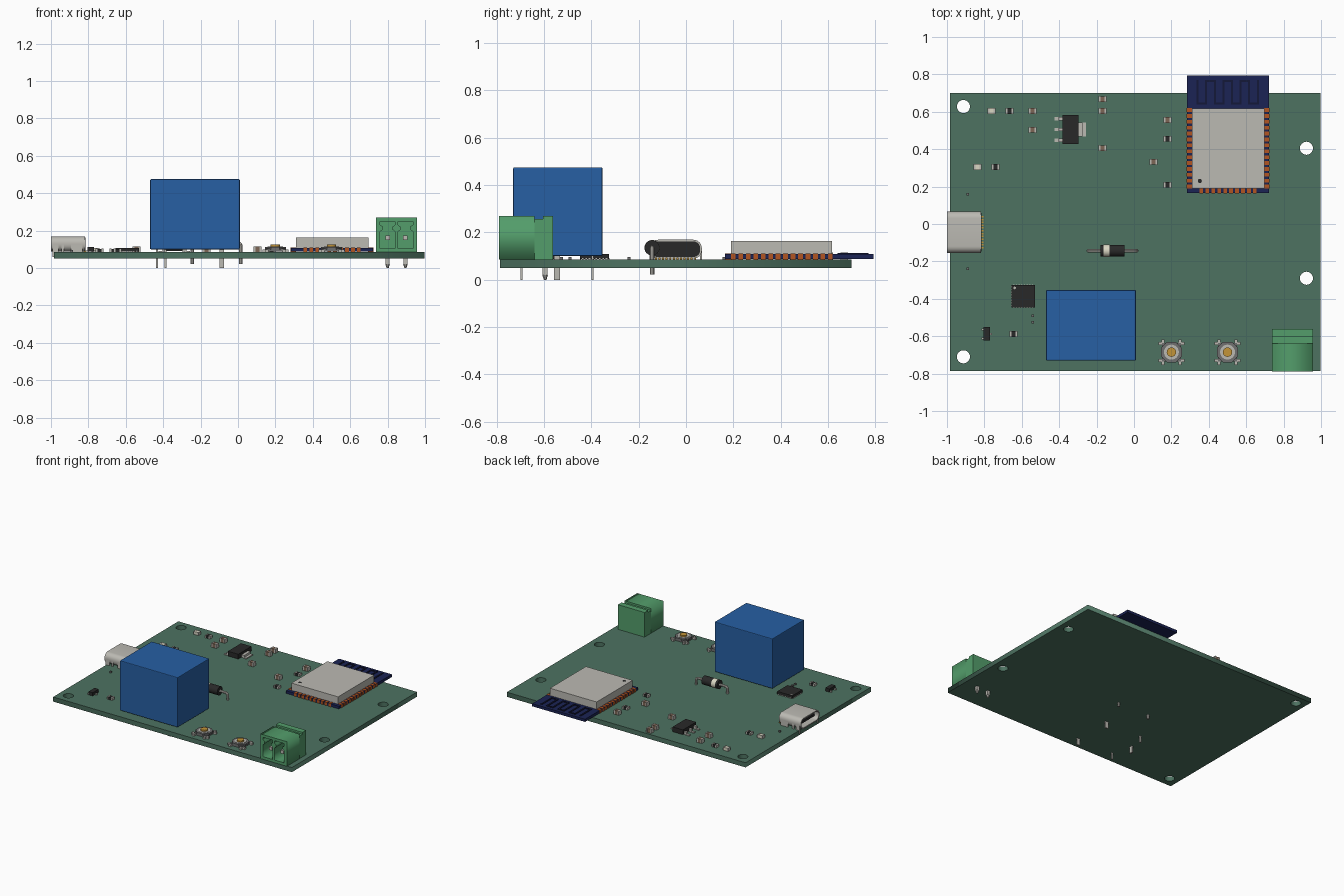
import bpy, bmesh, math
from mathutils import Matrix, Vector

if "Cube" in bpy.data.objects:
    bpy.data.objects.remove(bpy.data.objects["Cube"])

def mat(name, r, g, b):
    m = bpy.data.materials.new(name)
    m.diffuse_color = (r, g, b, 1)
    m.use_nodes = True
    m.node_tree.nodes["Principled BSDF"].inputs["Base Color"].default_value = m.diffuse_color
    return m

GREEN = mat("board_green", .075, .17, .12)
BLUE = mat("relay_blue", .02, .115, .37)
NAVY = mat("module_navy", .011, .017, .09)
TRACE = mat("trace_dark", .007, .009, .04)
LIME = mat("terminal_green", .087, .34, .147)
METAL = mat("metal", .5, .49, .45)
COPPER = mat("copper", .45, .09, .015)
GOLD = mat("gold", .55, .3, .04)
BLACK = mat("black_plastic", .022, .022, .022)
GREY = mat("dark_grey", .16, .16, .16)
BROWN = mat("ceramic_brown", .2, .13, .09)
CREAM = mat("cream", .7, .68, .55)
TOP = .085  # upper face of the board

def finish(bm, name, m, smooth=False):
    bmesh.ops.recalc_face_normals(bm, faces=bm.faces)
    me = bpy.data.meshes.new(name)
    bm.to_mesh(me)
    bm.free()
    o = bpy.data.objects.new(name, me)
    bpy.context.collection.objects.link(o)
    me.materials.append(m)
    if smooth:
        bpy.ops.object.select_all(action='DESELECT')
        o.select_set(True)
        bpy.context.view_layer.objects.active = o
        bpy.ops.object.shade_smooth_by_angle()
    return o

def boxes(name, m, *bs):
    """One mesh from boxes given as (x0, x1, y0, y1, z0, z1)."""
    bm = bmesh.new()
    for x0, x1, y0, y1, z0, z1 in bs:
        M = Matrix.Translation(((x0+x1)/2, (y0+y1)/2, (z0+z1)/2)) @ Matrix.Diagonal((x1-x0, y1-y0, z1-z0, 1))
        bmesh.ops.create_cube(bm, size=1, matrix=M)
    return finish(bm, name, m)

def cbox(x, y, w, d, z0, z1):
    return (x-w/2, x+w/2, y-d/2, y+d/2, z0, z1)

def cyl(name, m, p0, p1, r, n=24, r2=None):
    p0, p1 = Vector(p0), Vector(p1)
    d = p1 - p0
    M = Matrix.Translation((p0+p1)/2) @ d.to_track_quat('Z', 'Y').to_matrix().to_4x4()
    if n == 8:
        M = M @ Matrix.Rotation(math.pi/8, 4, 'Z')
    bm = bmesh.new()
    bmesh.ops.create_cone(bm, cap_ends=True, segments=n, radius1=r, radius2=r if r2 is None else r2, depth=d.length, matrix=M)
    return finish(bm, name, m, n > 8)

def curve_mesh(cu):
    o = bpy.data.objects.new("profile", cu)
    bpy.context.collection.objects.link(o)
    me = bpy.data.meshes.new_from_object(o.evaluated_get(bpy.context.evaluated_depsgraph_get()))
    bm = bmesh.new()
    bm.from_mesh(me)
    bpy.data.objects.remove(o)
    bmesh.ops.remove_doubles(bm, verts=bm.verts, dist=1e-5)
    return bm

def extrude(name, m, loops, d0, d1, axis='z', smooth=False):
    """Extrude an outline with holes along an axis."""
    cu = bpy.data.curves.new(name, 'CURVE')
    cu.dimensions, cu.fill_mode, cu.extrude = '2D', 'BOTH', (d1-d0)/2
    for pts in loops:
        s = cu.splines.new('POLY')
        s.points.add(len(pts)-1)
        for p, (a, b) in zip(s.points, pts):
            p.co = (a, b, 0, 1)
        s.use_cyclic_u = True
    bm = curve_mesh(cu)
    for v in bm.verts:
        a, b, d = v.co.x, v.co.y, v.co.z + (d0+d1)/2
        v.co = {'z': (a, b, d), 'y': (a, d, b), 'x': (d, a, b)}[axis]
    return finish(bm, name, m, smooth)

def wire(name, m, pts, r):
    cu = bpy.data.curves.new(name, 'CURVE')
    cu.dimensions, cu.bevel_depth, cu.bevel_resolution, cu.use_fill_caps = '3D', r, 2, True
    s = cu.splines.new('POLY')
    s.points.add(len(pts)-1)
    for p, c in zip(s.points, pts):
        p.co = (*c, 1)
    return finish(curve_mesh(cu), name, m, True)

def rect(x0, x1, y0, y1):
    return [(x0, y0), (x1, y0), (x1, y1), (x0, y1)]

def arc(cx, cy, r, a0, a1, n):
    return [(cx + r*math.cos(math.radians(a0+(a1-a0)*i/n)), cy + r*math.sin(math.radians(a0+(a1-a0)*i/n))) for i in range(n+1)]

def rrect(cx, cy, w, h, r):
    return [p for sx, sy, a in ((1, 1, 0), (-1, 1, 90), (-1, -1, 180), (1, -1, 270))
            for p in arc(cx+sx*(w/2-r), cy+sy*(h/2-r), r, a, a+90, 6)]

# circuit board with mounting holes
holes = [arc(x, y, .035, 0, 348.75, 31) for x, y in ((-.912, .628), (.922, .405), (.922, -.29), (-.912, -.71))]
extrude("circuit_board", GREEN, [rect(-.985, .997, -.785, .7)] + holes, .05, TOP)

# wireless module: carrier, pads, shield, antenna
boxes("module_carrier", NAVY, (.283, .722, .165, .793, .088, .108))
pads = [(x0, x0+.028, y-.01, y+.01, .086, .11) for x0 in (.281, .696) for y in [.2+.0315*i for i in range(14)]]
pads += [cbox(.36+.0318*i, .178, .02, .028, .086, .11) for i in range(10)]
boxes("module_pads", COPPER, *pads)
boxes("module_shield", METAL, (.31, .698, .19, .617, .108, .163))
cyl("module_dot", BLACK, (.352, .23, .162), (.352, .23, .1645), .011)
trace = [cbox(.34+.046*i, .705, .011, .13, .107, .113) for i in range(8)]
trace += [cbox(.363+.046*i, .765 if i % 2 else .645, .057, .011, .107, .113) for i in range(7)]
boxes("module_antenna", TRACE, *trace)

# relay with five pins
relay = boxes("relay_case", BLUE, (-.47, .01, -.73, -.353, .1, .475))
bev = relay.modifiers.new("bevel", 'BEVEL')
bev.width, bev.segments = .005, 2
boxes("relay_pins", METAL, cbox(-.433, -.545, .012, .026, 0, .11),
      *[cbox(x, y, w, .01, 0, .11) for x, w in ((-.387, .012), (-.087, .026)) for y in (-.395, -.695)])

# axial diode with bent leads
dy, dz = -.143, .135
cyl("diode_body", BLACK, (-.18, dy, dz), (-.05, dy, dz), .032)
cyl("diode_band", CREAM, (-.163, dy, dz), (-.13, dy, dz), .0328)
half = [(.0, dz), (.115, dz), (.122, dz-.003), (.127, dz-.008), (.13, dz-.016), (.13, .022)]
wire("diode_lead", METAL, [(-.115+s*a, dy, z) for s, h in ((-1, half[::-1]), (1, half[1:])) for a, z in h], .0095)

# plug terminal: open frame, groove, back wall, pins
def pocket(cx):
    h = [(.04, .105), (.04, .195), (.026, .205), (.026, .222), (.04, .23), (.04, .25)]
    return [(cx+a, z) for a, z in h] + [(cx-a, z) for a, z in h[::-1]]
extrude("terminal_frame", LIME, [rect(.738, .958, TOP, .27), pocket(.8), pocket(.895)], -.789, -.64, 'y')
boxes("terminal_back", LIME, (.738, .958, -.64, -.605, TOP, .256), (.738, .958, -.605, -.562, TOP, .27))
for x in (.8, .895):
    boxes("terminal_pin", METAL, cbox(x, -.69, .024, .13, .15, .174), cbox(x, -.595, .022, .022, .02, .17))
    cyl("terminal_pin_tip", METAL, (x, -.595, 0), (x, -.595, .021), .006, 8, .013)

# charging socket: hollow shell, tongue, rear block, tabs, contacts
uy, uz = -.044, .129
extrude("socket_shell", METAL, [rrect(uy, uz, .222, .08, .036), rrect(uy, uz, .206, .064, .028)], -1, -.818, 'x', True)
extrude("socket_rear", BLACK, [rrect(uy, uz, .208, .066, .029)], -.87, -.815, 'x')
boxes("socket_tongue", BLACK, cbox(-.92, uy, .12, .165, .12, .137))
boxes("socket_tabs", METAL, *[cbox(x, uy+s*.107, w, .008, .06, .13) for x, w in ((-.975, .032), (-.936, .014), (-.862, .06)) for s in (-1, 1)])
boxes("socket_contacts", GOLD, *[cbox(-.814, uy-.083+.0151*i, .02, .008, TOP, .093) for i in range(12)])

# push buttons
for x in (.2, .5):
    y = -.685
    boxes("button_base", GREY, cbox(x, y, .1, .1, .088, .104))
    boxes("button_legs", METAL, *[cbox(x+s*.053, y+t*.045, .034, .016, TOP, .1) for s in (-1, 1) for t in (-1, 1)],
          *[cbox(x+s*.045, y+t*.053, .016, .03, TOP, .1) for s in (-1, 1) for t in (-1, 1)])
    cyl("button_cover", GREY, (x, y, .1), (x, y, .113), .06, 8)
    cyl("button_ring", METAL, (x, y, .112), (x, y, .115), .04)
    cyl("button_cap", GOLD, (x, y, .11), (x, y, .125), .025)

# voltage regulator
boxes("regulator_body", BLACK, (-.383, -.297, .427, .583, .09, .126))
boxes("regulator_leads", METAL, *[b for y in (.562, .505, .448) for b in
      (cbox(-.41, y, .03, .018, TOP, .092), cbox(-.392, y, .022, .018, .088, .108))],
      (-.285, -.257, .467, .543, TOP, .092), (-.3, -.275, .467, .543, .088, .108))

# square controller chip
boxes("chip_body", BLACK, (-.655, -.53, -.447, -.325, .088, .108))
q = [-.05+.0143*i for i in range(8)]
boxes("chip_pads", METAL, *[cbox(-.5925+a, -.386+s*.0605, .007, .004, TOP, .091) for a in q for s in (-1, 1)],
      *[cbox(-.5925+s*.062, -.386+a, .004, .007, TOP, .091) for a in q for s in (-1, 1)])
cyl("chip_dot", METAL, (-.638, -.342, .107), (-.638, -.342, .1085), .007)

# small transistor
boxes("transistor_body", BLACK, cbox(-.787, -.588, .034, .072, .088, .112))
boxes("transistor_leads", METAL, *[cbox(-.787+dx, -.588+e, .02, .01, TOP, .095) for dx, e in ((-.019, .024), (-.019, -.024), (.019, 0))])

# chip capacitors, resistors and lamps with end caps
def passive(kind, m, h, spots):
    for x, y in spots:
        boxes(kind, m, cbox(x, y, .03, .03, TOP, TOP+h))
        boxes(kind + "_ends", METAL, *[cbox(x+s*.016, y, .01, .032, TOP, TOP+h+.001) for s in (-1, 1)])
passive("capacitor", BROWN, .03, [(-.543, .604), (-.543, .503), (-.168, .668), (-.168, .604), (-.168, .406), (.179, .556), (.104, .332)])
passive("resistor", BLACK, .018, [(-.666, .604), (.179, .455), (.179, .209), (-.741, .305), (-.644, -.588)])
passive("lamp", CREAM, .022, [(-.762, .604), (-.837, .305)])

# tiny posts
boxes("tiny_posts", GREY, *[cbox(x, y, .013, .013, TOP, .096) for x, y in ((-.89, .16), (-.89, -.24), (-.541, -.49), (-.541, -.525))])
